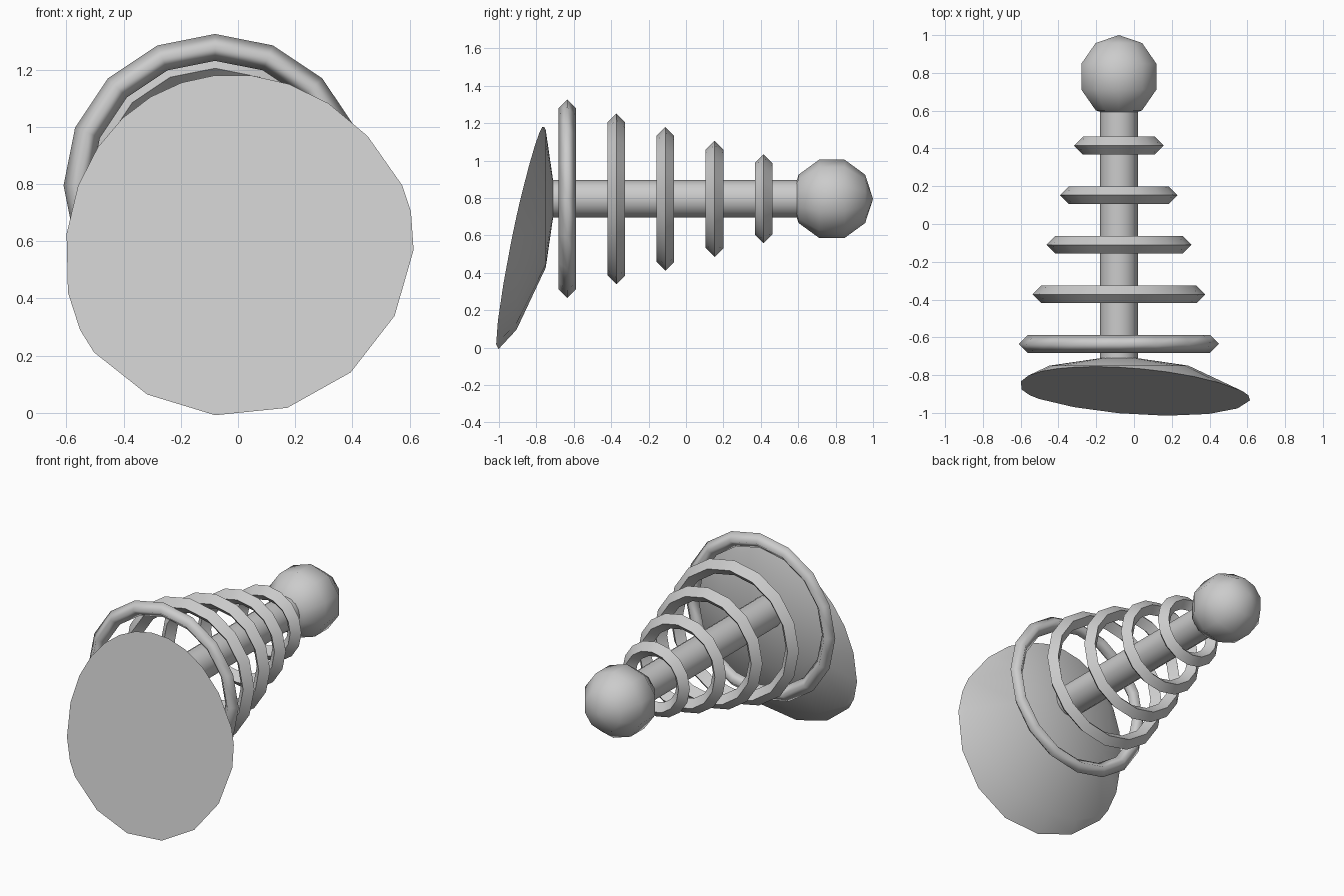
import bpy, bmesh, math
from mathutils import Vector, Matrix

if "Cube" in bpy.data.objects:
    bpy.data.objects.remove(bpy.data.objects["Cube"])

AX, AZ = -0.08, 0.795          # the toy's long axis runs along y here
mat = bpy.data.materials.new("plain_grey")
mat.diffuse_color = (0.6, 0.6, 0.6, 1)
mat.use_nodes = True
mat.node_tree.nodes["Principled BSDF"].inputs["Base Color"].default_value = mat.diffuse_color


def finish(bm, name, smooth):
    bmesh.ops.recalc_face_normals(bm, faces=bm.faces)
    me = bpy.data.meshes.new(name)
    bm.to_mesh(me)
    bm.free()
    me.materials.append(mat)
    ob = bpy.data.objects.new(name, me)
    bpy.context.collection.objects.link(ob)
    bpy.ops.object.select_all(action='DESELECT')
    ob.select_set(True)
    bpy.context.view_layer.objects.active = ob
    bpy.ops.object.shade_smooth_by_angle(angle=math.radians(smooth))
    return ob


def lathe(profile, segs, closed=False):
    """Spin (radius, y) points round the long axis; radius 0 is a pole."""
    bm = bmesh.new()
    rows = []
    for r, y in profile:
        n = segs if r > 0 else 1
        rows.append([bm.verts.new((AX + r * math.sin(2 * math.pi * i / segs), y,
                                   AZ + r * math.cos(2 * math.pi * i / segs)))
                     for i in range(n)])
    pairs = list(zip(rows, rows[1:])) + ([(rows[-1], rows[0])] if closed else [])
    for a, b in pairs:
        for i in range(segs):
            j = (i + 1) % segs
            quad = [a[i % len(a)], a[j % len(a)], b[j % len(b)], b[i % len(b)]]
            bm.faces.new(list(dict.fromkeys(quad)))
    return bm


def ball_profile(radius, half, centre, rings):
    return [(radius * math.sin(math.pi * k / rings) if 0 < k < rings else 0,
             centre + half * math.cos(math.pi * k / rings)) for k in range(rings + 1)]


# domed base: a large sphere sliced off by a slanted plane
bm = lathe(ball_profile(1.19, 1.10, -1.796, 10), 20)
cut = bmesh.ops.bisect_plane(bm, geom=bm.verts[:] + bm.edges[:] + bm.faces[:],
                             plane_co=Vector((0, -1.006, 0)),
                             plane_no=Vector((0.073, 1, -0.205)), clear_inner=True)
rim = [e for e in cut["geom_cut"] if isinstance(e, bmesh.types.BMEdge)]
bmesh.ops.contextual_create(bm, geom=rim)
finish(bm, "base", 30)

# rod through the rings
finish(lathe([(0, -0.75), (0.1, -0.75), (0.1, 0.62), (0, 0.62)], 16), "rod", 30)

# five diamond-section rings, shrinking toward the ball
m = 0.047
for k in range(5):
    y, r = -0.635 + 0.2625 * k, 0.483 - 0.073 * k
    section = [(r + m, y), (r, y + m), (r - m, y), (r, y - m)]
    finish(lathe(section, 16, True), "ring_%d" % (k + 1), 95 if k == 0 else 30)

# ball on the end
finish(lathe(ball_profile(0.22, 0.22, 0.78, 5), 10), "ball", 45)
